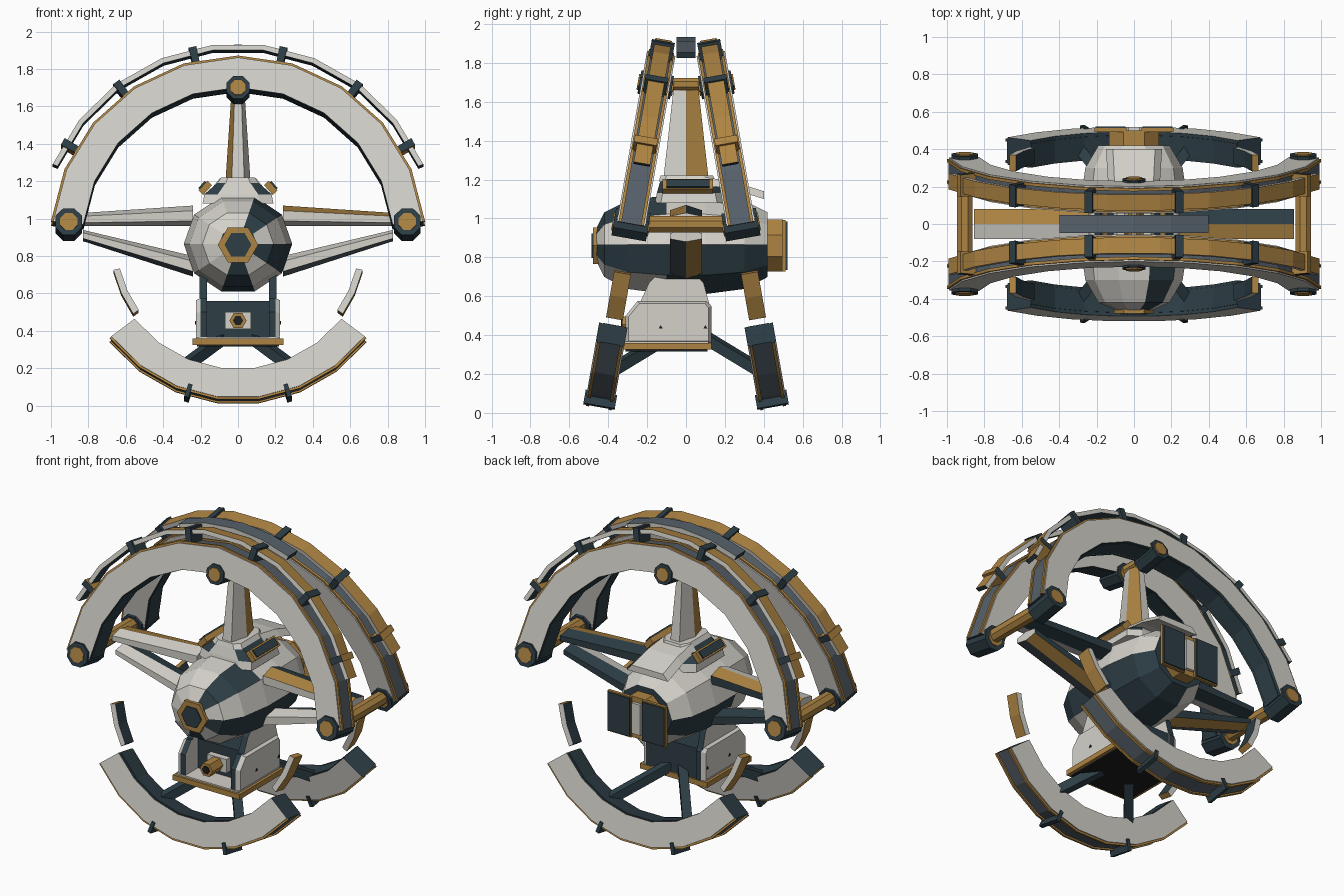
import bpy, bmesh, math
from mathutils import Vector, Matrix

if "Cube" in bpy.data.objects:
    bpy.data.objects.remove(bpy.data.objects["Cube"])

def material(name, c):
    m = bpy.data.materials.new(name)
    m.diffuse_color = (*c, 1)
    m.use_nodes = True
    m.node_tree.nodes["Principled BSDF"].inputs["Base Color"].default_value = m.diffuse_color
    return m

MATS = [material("pale_shell", (.66, .64, .59)), material("gold_trim", (.42, .23, .055)),
        material("dark_teal", (.026, .048, .06)), material("slate", (.095, .12, .145)),
        material("near_black", (.012, .013, .015))]
PALE, GOLD, DARK, SLATE, BLACK = range(5)
I = Matrix.Identity(4)

def loft(name, loops, col, cap=DARK, M=I):
    """Skin a list of equal loops; col is an index or a rule col(row, side)."""
    bm = bmesh.new()
    rows = [[bm.verts.new(M @ Vector(p)) for p in lp] for lp in loops]
    n = len(rows[0])
    for r in range(len(rows) - 1):
        for i in range(n):
            j = (i + 1) % n
            f = bm.faces.new((rows[r][i], rows[r][j], rows[r + 1][j], rows[r + 1][i]))
            f.material_index = col(r, i) if callable(col) else col
    for row in (rows[0], rows[-1]):
        bm.faces.new(row).material_index = cap
    bmesh.ops.recalc_face_normals(bm, faces=bm.faces)
    me = bpy.data.meshes.new(name)
    bm.to_mesh(me)
    bm.free()
    for m in MATS:
        me.materials.append(m)
    ob = bpy.data.objects.new(name, me)
    bpy.context.collection.objects.link(ob)
    return ob

def arc(name, r0, r1, a0, a1, n, w0, w1, outer, inner, side, M=I, cap=DARK):
    """Rectangular section swept round the y axis, angles in degrees from +x."""
    loops = []
    for k in range(n + 1):
        a = math.radians(a0 + (a1 - a0) * k / n)
        c, s = math.cos(a), math.sin(a)
        loops.append([(r0 * c, w0, r0 * s), (r1 * c, w0, r1 * s), (r1 * c, w1, r1 * s), (r0 * c, w1, r0 * s)])
    return loft(name, loops, lambda r, i: (side, outer, side, inner)[i], cap, M)

def ngon(c, u, v, n, phase=0):
    c, u, v = Vector(c), Vector(u), Vector(v)
    return [c + u * math.cos(math.radians(phase) + math.tau * k / n)
            + v * math.sin(math.radians(phase) + math.tau * k / n) for k in range(n)]

def rod_y(name, x, z, y0, y1, r, n, col, cap, M=I, phase=22.5):
    loft(name, [ngon((x, y, z), (r, 0, 0), (0, 0, r), n, phase) for y in (y0, y1)], col, cap, M)

def box(name, c, s, col, M=I):
    x, y, z = (d / 2 for d in s)
    lp = lambda h: [(-x, -y, h), (x, -y, h), (x, y, h), (-x, y, h)]
    loft(name, [lp(-z), lp(z)], col, col, Matrix.Translation(c) @ M)

def bar(name, p, q, w, col):
    p, q = Vector(p), Vector(q)
    d = (q - p).normalized()
    u = d.cross((0, 0, 1)).normalized()
    v = u.cross(d)
    loft(name, [ngon(c, u * w, v * w, 4, 45) for c in (p, q)], col, col)

# Two leaning ring frames, front and back
for s, tag in ((-1, "front"), (1, "back")):
    M = Matrix.Translation((0, s * .30, .87)) @ Matrix.Rotation(math.radians(10 * s), 4, 'X')
    for nm, r0, r1, a0, a1, n in (("upper_ring", .83, 1.0, 6, 174, 10), ("lower_ring", .695, .86, 217.5, 322.5, 7)):
        arc(f"{tag}_{nm}_core", r0, r1 - .004, a0, a1, n, -.055, .055, SLATE, DARK, DARK, M)
        for t in (-1, 1):
            arc(f"{tag}_{nm}_trim", r0 + .004, r1 + .006, a0, a1, n, t * .05, t * .066, GOLD, DARK, GOLD, M)
            arc(f"{tag}_{nm}_plate", r0 + .002, r1 - .006, a0, a1, n, t * .06, t * .074, PALE, DARK, PALE, M)
    # outer rail and its clamps
    arc(f"{tag}_outer_rail", 1.048, 1.076, 23, 157, 9, -.043, .043, GOLD, DARK, PALE, M)
    for a in (30, 53, 77, 103, 127, 150):
        low = a in (30, 150)
        arc(f"{tag}_rail_clamp", .98, 1.082, a - 1.1, a + 1.1, 1, -.06, .06,
            GOLD if low else DARK, DARK, DARK, M, GOLD if low else DARK)
    # small floating guards and feet
    for a in (193, 325):
        arc(f"{tag}_side_guard", .648, .684, a, a + 22, 2, -.044, .044, GOLD, DARK, PALE, M, GOLD)
    for a in (252, 288):
        arc(f"{tag}_foot", .82, .893, a - .8, a + .8, 1, -.082, .082, DARK, DARK, DARK, M)
    # hinge barrels and the top hub
    for x in (-.905, .905):
        rod_y(f"{tag}_hinge_barrel", x, .1, -.09, .09, .078, 8, DARK, DARK, M)
        rod_y(f"{tag}_hinge_cap", x, .1, -.096, .096, .05, 8, GOLD, GOLD, M)
    rod_y(f"{tag}_hub_barrel", 0, .83, -.085, .085, .066, 8, DARK, DARK, M)
    rod_y(f"{tag}_hub_cap", 0, .83, -.093, .093, .045, 8, GOLD, GOLD, M)
    # struts from gondola to lower rings
    for x in (-1, 1):
        bar(f"{tag}_support_strut", (x * .03, s * .08, .40), (x * .30, s * .41, .20), .04, DARK)

# Cross members joining the rings
for x in (-.905, .905):
    rod_y("hinge_crossbar", x, .97, -.27, .27, .045, 8, GOLD, GOLD)
rod_y("hub_crossbar", 0, 1.69, -.17, .17, .036, 8, GOLD, GOLD)
arc("crown_strip", 1.03, 1.062, 68, 112, 4, -.048, .048, SLATE, DARK, PALE, Matrix.Translation((0, 0, .87)))

# Faceted body
body = ((-.46, .10), (-.42, .19), (-.30, .26), (-.10, .29), (.10, .29), (.30, .26), (.42, .19))
loft("body", [ngon((0, y, .865), (r, 0, 0), (0, 0, r * .92), 10) for y, r in body],
     lambda r, i: DARK if i in ((1, 7, 9) if r < 3 else (5, 7, 8, 9)) else PALE)
# front port
rod_y("port_ring", 0, .86, -.478, -.42, .108, 6, GOLD, GOLD, phase=0)
rod_y("port_lens", 0, .86, -.485, -.44, .072, 6, DARK, DARK, phase=0)
# rear hatch
rod_y("hatch_ring", 0, .86, .38, .50, .145, 8, GOLD, GOLD)
for x in (-1, 1):
    box("hatch_door", (x * .125, .512, .86), (.16, .02, .25), DARK)
    box("hatch_door_rim", (x * .125, .503, .86), (.17, .02, .265), GOLD)
box("hatch_center_plate", (0, .508, .86), (.06, .022, .2), PALE)

# Mast with tapered hexagonal section
loft("mast", [ngon((0, 0, 1.08), (.075, 0, 0), (0, .15, 0), 6), ngon((0, 0, 1.66), (.036, 0, 0), (0, .075, 0), 6)],
     lambda r, i: GOLD if i in (0, 3) else PALE)
# Collar under the mast, with rear cowl and side windows
rect = lambda x, y0, y1, z: [(-x, y0, z), (-x * .6, y0 - .03, z), (x * .6, y0 - .03, z), (x, y0, z),
                             (x, y1, z), (x * .6, y1 + .05, z), (-x * .6, y1 + .05, z), (-x, y1, z)]
loft("collar", [rect(.19, -.13, .16, 1.08), rect(.18, -.12, .15, 1.13), rect(.10, -.10, .11, 1.20)],
     lambda r, i: PALE if i in (1, 5) or r == 0 else DARK, PALE)
loft("collar_cap", [rect(.11, -.11, .10, 1.19), rect(.09, -.10, .09, 1.22)], PALE, PALE)
loft("rear_cowl", [[(-w, y, z - .04), (w, y, z - .04), (w * .75, y, z), (-w * .75, y, z)]
                   for y, w, z in ((.08, .13, 1.215), (.24, .14, 1.19), (.40, .15, 1.14))], PALE, PALE)
for x in (-1, 1):
    R = Matrix.Rotation(math.radians(48 * x), 4, 'Y')
    box("side_window_frame", (x * .175, .01, 1.165), (.07, .26, .035), GOLD, R)
    box("side_window", (x * .19, .01, 1.178), (.05, .22, .014), DARK, R)

# Side arms: an upper and a lower beam each side
for x, tag in ((-1, "left"), (1, "right")):
    up = (DARK, GOLD, PALE, PALE, DARK, DARK) if x > 0 else (GOLD, PALE, PALE, PALE, DARK, DARK)
    low = (DARK, PALE, PALE, SLATE, GOLD, DARK)
    for nm, p, q, a, b, cols in (("upper_arm", (.24, 1.015), (.855, .995), .055, .034, up),
                                 ("lower_arm", (.24, .745), (.83, .91), .055, .03, low)):
        loft(f"{tag}_{nm}", [ngon((x * p[0], 0, p[1]), (0, .094, 0), (0, 0, a), 6, 30),
                             ngon((x * q[0], 0, q[1]), (0, .094, 0), (0, 0, b), 6, 30)],
             lambda r, i, c=cols: c[i], PALE)

# Gondola: floor, dark core, side walls, hangers and nose barrel
box("gondola_floor_trim", (0, -.10, .342), (.485, .46, .034), GOLD)
box("gondola_floor", (0, -.10, .33), (.44, .42, .026), BLACK)
box("gondola_deck", (0, -.10, .362), (.45, .43, .012), PALE)
box("gondola_core", (0, -.03, .46), (.36, .30, .2), DARK)
wall = ((-.31, .36), (.13, .36), (.13, .55), (.11, .575), (-.25, .575), (-.31, .50))
hanger = ((-.24, .56), (.12, .56), (.09, .67), (.06, .70), (-.16, .70), (-.19, .67))
for x in (-1, 1):
    loops = [[(x * t, y, z) for y, z in wall] for t in (.165, .20)]
    loops.append([(x * .225, -.09 + (y + .09) * .93, .46 + (z - .46) * .9) for y, z in wall])
    loft("gondola_wall", loops, lambda r, i: DARK if r == 0 else PALE, PALE)
    loft("gondola_hanger", [[(x * t, y, z) for y, z in hanger] for t in (.165, .205)], DARK, PALE)
    for y in (-.13, .10):
        loft("wall_rivet", [ngon((x * t, y, .44), (0, .012, 0), (0, 0, .012), 3, 90) for t in (.22, .229)], BLACK, BLACK)
box("nose_mount", (0, -.19, .455), (.14, .06, .09), PALE)
rod_y("nose_barrel", 0, .455, -.33, -.15, .046, 6, GOLD, GOLD, phase=0)
rod_y("nose_bore", 0, .455, -.335, -.3, .027, 6, BLACK, BLACK, phase=0)
